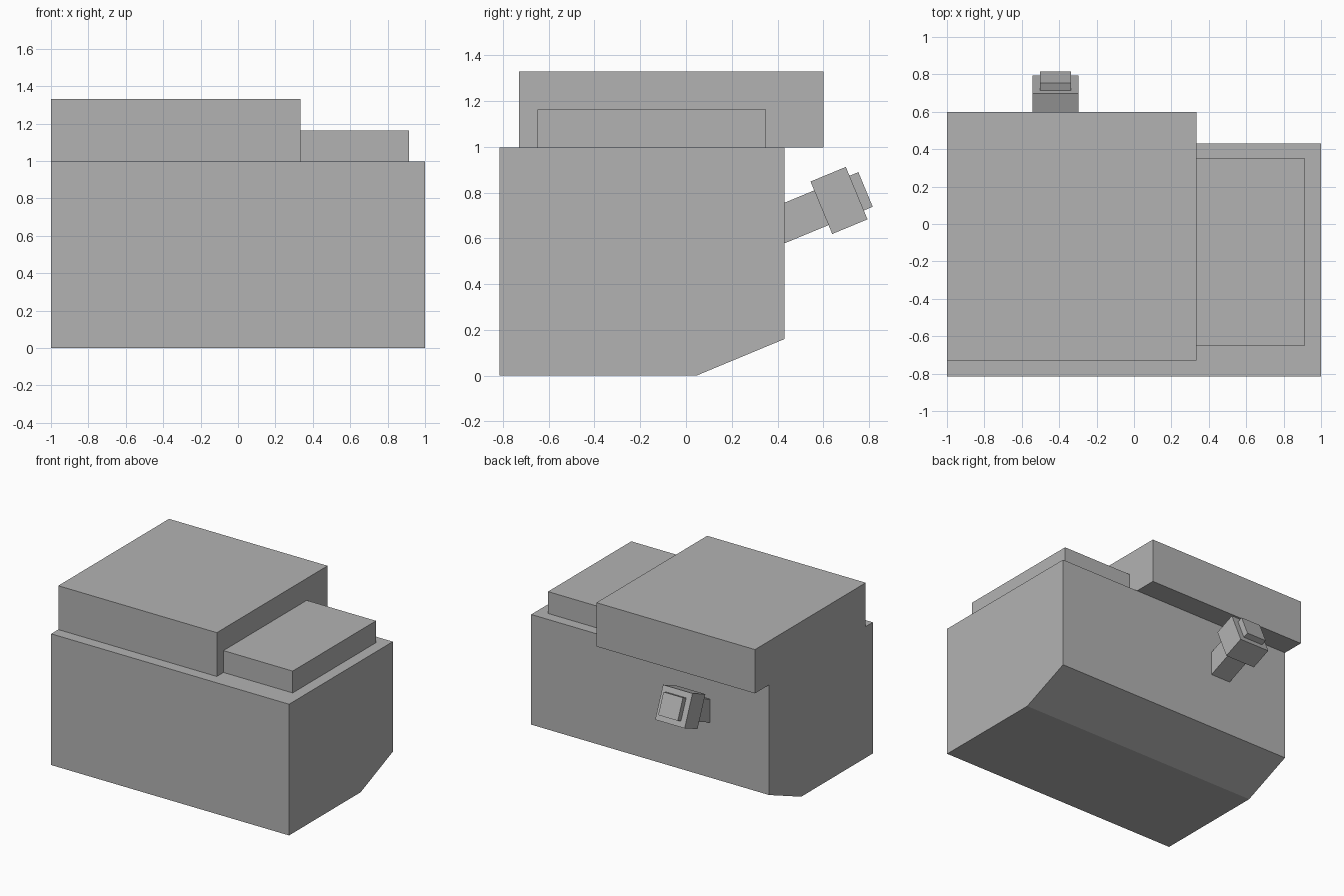
import bpy
import bmesh
from math import radians
from mathutils import Matrix, Vector

if "Cube" in bpy.data.objects:
    bpy.data.objects.remove(bpy.data.objects["Cube"], do_unlink=True)

grey = bpy.data.materials.new("plain grey")
grey.use_nodes = True
GREY = (0.45, 0.45, 0.45, 1)
grey.diffuse_color = GREY
grey.node_tree.nodes["Principled BSDF"].inputs["Base Color"].default_value = GREY


def finish(name, bm):
    bmesh.ops.recalc_face_normals(bm, faces=bm.faces[:])
    mesh = bpy.data.meshes.new(name)
    bm.to_mesh(mesh)
    bm.free()
    mesh.materials.append(grey)
    obj = bpy.data.objects.new(name, mesh)
    bpy.context.collection.objects.link(obj)
    return obj


def box(name, low, high):
    low, high = Vector(low), Vector(high)
    bm = bmesh.new()
    place = Matrix.Translation((low + high) / 2) @ Matrix.Diagonal((*(high - low), 1))
    bmesh.ops.create_cube(bm, size=1, matrix=place)
    return finish(name, bm)


# Main body: side profile with a sloped lower back edge, extruded across x
bm = bmesh.new()
profile = [(-0.815, 0), (0.045, 0), (0.43, 0.16), (0.43, 0.997), (-0.815, 0.997)]
side = bm.faces.new([bm.verts.new((-1, y, z)) for y, z in profile])
grown = bmesh.ops.extrude_face_region(bm, geom=[side])
bmesh.ops.translate(bm, vec=(2, 0, 0),
                    verts=[v for v in grown["geom"] if isinstance(v, bmesh.types.BMVert)])
finish("main_body", bm)

# Raised blocks on top
box("large_top_block", (-1, -0.73, 0.997), (0.333, 0.6, 1.33))
box("small_top_block", (0.333, -0.65, 0.997), (0.915, 0.35, 1.163))

# Tilted connector on the back: half width, start and end along its axis
tilt = Matrix.Translation((-0.42, 0.43, 0.667)) @ Matrix.Rotation(radians(22.5), 4, "X")
for name, half, start, end in [
    ("connector_stem", 0.082, -0.06, 0.175),
    ("connector_head", 0.124, 0.175, 0.342),
    ("connector_tip", 0.082, 0.342, 0.384),
]:
    part = box(name, (-half, start, -half), (half, end, half))
    part.data.transform(tilt)
